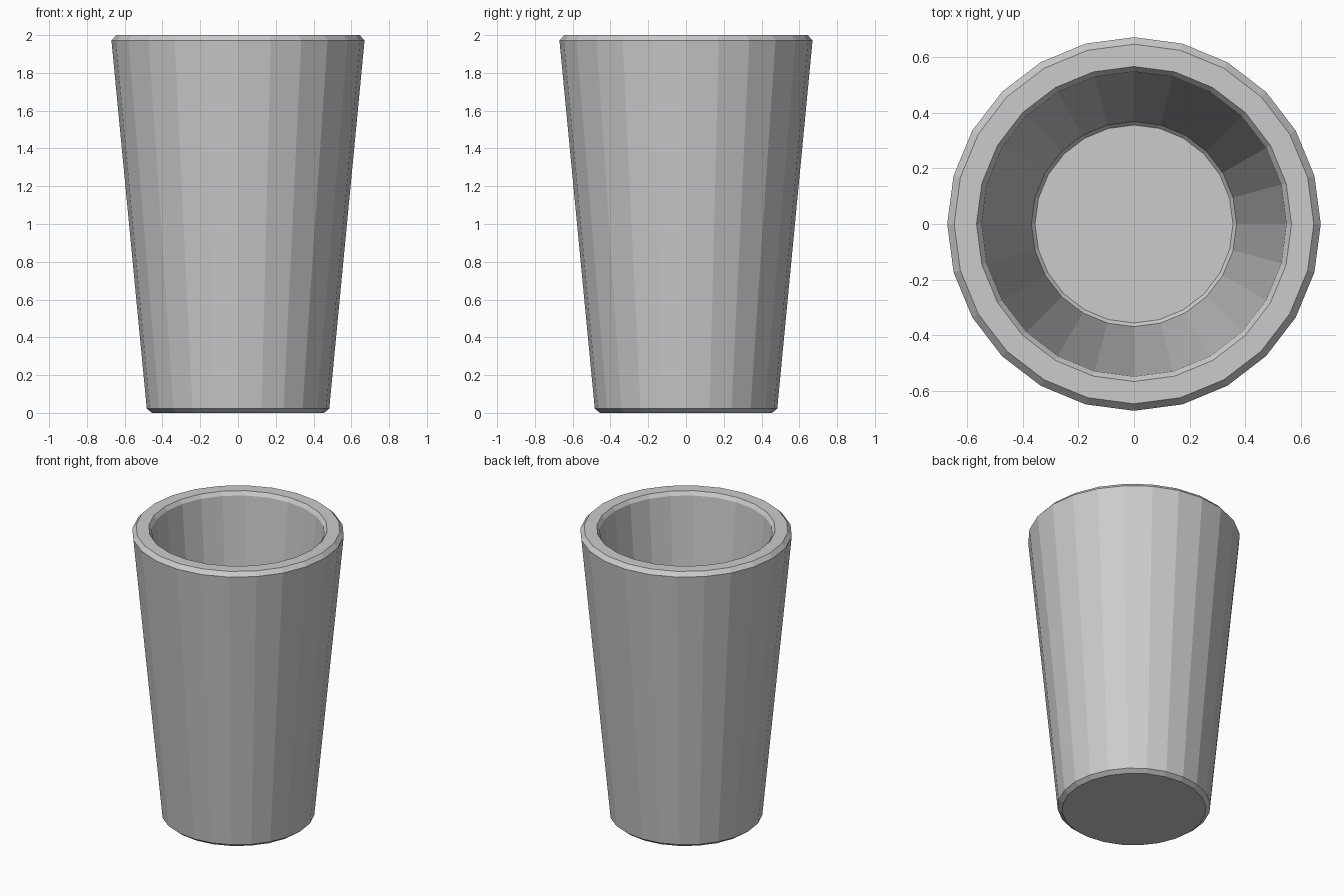
import bpy, bmesh
from math import cos, sin, tau

if "Cube" in bpy.data.objects:
    bpy.data.objects.remove(bpy.data.objects["Cube"])

SIDES = 24

# Half section (radius, height): underside, outer wall, rim, inner wall, floor
profile = [(0.455, 0.0), (0.483, 0.022), (0.67, 1.972), (0.645, 2.0),
           (0.565, 2.0), (0.547, 1.975), (0.368, 0.14), (0.355, 0.125)]

# Spin the section into faceted rings
bm = bmesh.new()
rings = [[bm.verts.new((r * cos(tau * i / SIDES), r * sin(tau * i / SIDES), z))
          for i in range(SIDES)] for r, z in profile]
for a, b in zip(rings, rings[1:]):
    for i in range(SIDES):
        j = (i + 1) % SIDES
        bm.faces.new((a[i], a[j], b[j], b[i]))

# Close the underside and the inner floor
bm.faces.new(rings[0][::-1])
bm.faces.new(rings[-1])
bmesh.ops.recalc_face_normals(bm, faces=bm.faces[:])

# Cup object
mesh = bpy.data.meshes.new("cup")
bm.to_mesh(mesh)
bm.free()
cup = bpy.data.objects.new("cup", mesh)
bpy.context.collection.objects.link(cup)
